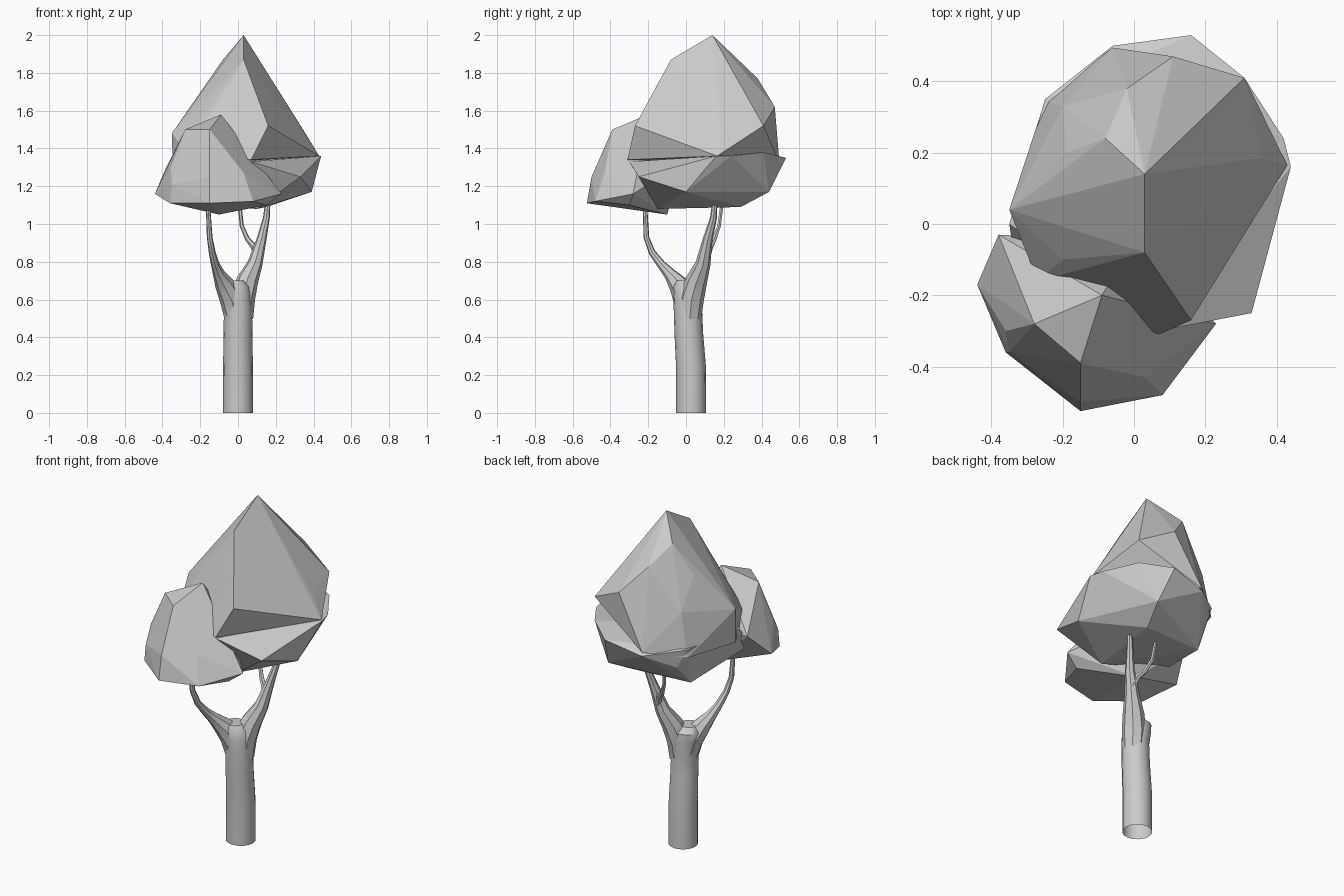
import bpy, bmesh, math
from mathutils import Vector

if "Cube" in bpy.data.objects:
    bpy.data.objects.remove(bpy.data.objects["Cube"])


def finish(bm, name):
    bmesh.ops.recalc_face_normals(bm, faces=bm.faces)
    me = bpy.data.meshes.new(name)
    bm.to_mesh(me)
    bm.free()
    ob = bpy.data.objects.new(name, me)
    bpy.context.collection.objects.link(ob)
    return ob


def hull(name, pts):
    """Faceted lump wrapped around a few corner points."""
    bm = bmesh.new()
    for p in pts:
        bm.verts.new(p)
    res = bmesh.ops.convex_hull(bm, input=bm.verts[:])
    junk = {v for v in res["geom_interior"] + res["geom_unused"]
            if isinstance(v, bmesh.types.BMVert)}
    bmesh.ops.delete(bm, geom=list(junk), context='VERTS')
    return finish(bm, name)


def limb(name, path, sides):
    """Tapered tube through (x, y, z, radius) stations, open at the base."""
    bm = bmesh.new()
    pts = [Vector(p[:3]) for p in path]
    rings = []
    for i, p in enumerate(pts):
        d = pts[min(i + 1, len(pts) - 1)] - pts[max(i - 1, 0)]
        if name == "trunk":
            d = Vector((0, 0, 1))
        q = Vector((0, 0, 1)).rotation_difference(d)
        r = path[i][3]
        rings.append([bm.verts.new(p + q @ Vector((
            r * math.cos(2 * math.pi * k / sides),
            r * math.sin(2 * math.pi * k / sides), 0))) for k in range(sides)])
    for a, b in zip(rings, rings[1:]):
        for k in range(sides):
            n = (k + 1) % sides
            bm.faces.new((a[k], a[n], b[n], b[k]))
    bm.faces.new(rings[-1])
    ob = finish(bm, name)
    bpy.ops.object.select_all(action='DESELECT')
    ob.select_set(True)
    bpy.context.view_layer.objects.active = ob
    bpy.ops.object.shade_smooth_by_angle(angle=math.radians(40))
    return ob


# Trunk and forked branches
limb("trunk", [(0, .027, 0, .08), (0, .026, .25, .079), (0, .015, .42, .076),
               (0, .01, .55, .075), (-.008, .012, .62, .078),
               (-.015, .01, .67, .075), (-.02, 0, .7, .05)], 16)
limb("left_branch", [(-.01, .01, .5, .06), (-.035, -.005, .61, .064),
                     (-.07, -.04, .68, .053), (-.1, -.085, .735, .033),
                     (-.12, -.13, .785, .023), (-.137, -.18, .85, .018),
                     (-.15, -.21, .93, .015), (-.16, -.218, 1.12, .011)], 8)
limb("right_branch", [(.02, .02, .5, .06), (.025, .03, .61, .066),
                      (.05, .055, .7, .058), (.09, .09, .79, .04),
                      (.125, .115, .92, .026), (.15, .145, 1.03, .018),
                      (.16, .155, 1.14, .013)], 8)
limb("back_twig", [(.105, .11, .82, .02), (.085, .128, .88, .018),
                   (.05, .15, .92, .013), (.02, .175, .99, .011),
                   (.005, .195, 1.14, .009)], 6)

# Large crown: a peaked top merged with a wider skirt
crown = hull("large_crown", [
    (.03, .14, 2), (.03, -.08, 1.87), (-.02, .38, 1.77), (.11, .47, 1.62),
    (-.08, .24, 1.87), (-.19, .2, 1.7), (-.35, .04, 1.48), (-.2, -.1, 1.55),
    (.16, -.27, 1.52), (.07, -.31, 1.34), (.36, .185, 1.475),
    (.43, .165, 1.36), (-.27, -.16, 1.38), (.31, .41, 1.52),
    (-.2, .33, 1.53), (-.25, .345, 1.28), (-.06, .495, 1.32),
    (-.345, .03, 1.28)])
skirt = hull("crown_skirt_cutter", [
    (.16, .53, 1.35), (.31, .41, 1.38), (.44, .16, 1.36), (.42, .24, 1.36),
    (-.06, .5, 1.3), (-.25, .35, 1.33), (-.35, 0, 1.35), (.33, -.25, 1.25),
    (.39, 0, 1.17), (.2, .44, 1.17), (.15, .29, 1.09), (-.22, .27, 1.1),
    (.1, -.15, 1.08), (-.33, -.13, 1.2), (.07, -.3, 1.33), (-.2, .37, 1.22)])
mod = crown.modifiers.new("merge", 'BOOLEAN')
mod.operation, mod.solver, mod.object = 'UNION', 'EXACT', skirt
skirt.hide_render = True
skirt.hide_set(True)

# Small crown at the front left
hull("small_crown", [
    (-.15, -.525, 1.11), (.08, -.48, 1.12), (.03, -.43, 1.27),
    (-.15, -.5, 1.25), (-.35, -.36, 1.21), (-.44, -.17, 1.16),
    (-.36, -.36, 1.11), (.23, -.28, 1.16), (-.28, -.28, 1.5),
    (-.15, -.39, 1.5), (-.09, -.2, 1.58), (-.38, -.03, 1.3),
    (-.36, -.3, 1.3), (-.1, -.1, 1.05), (.15, -.3, 1.1), (0, -.05, 1.3)])
